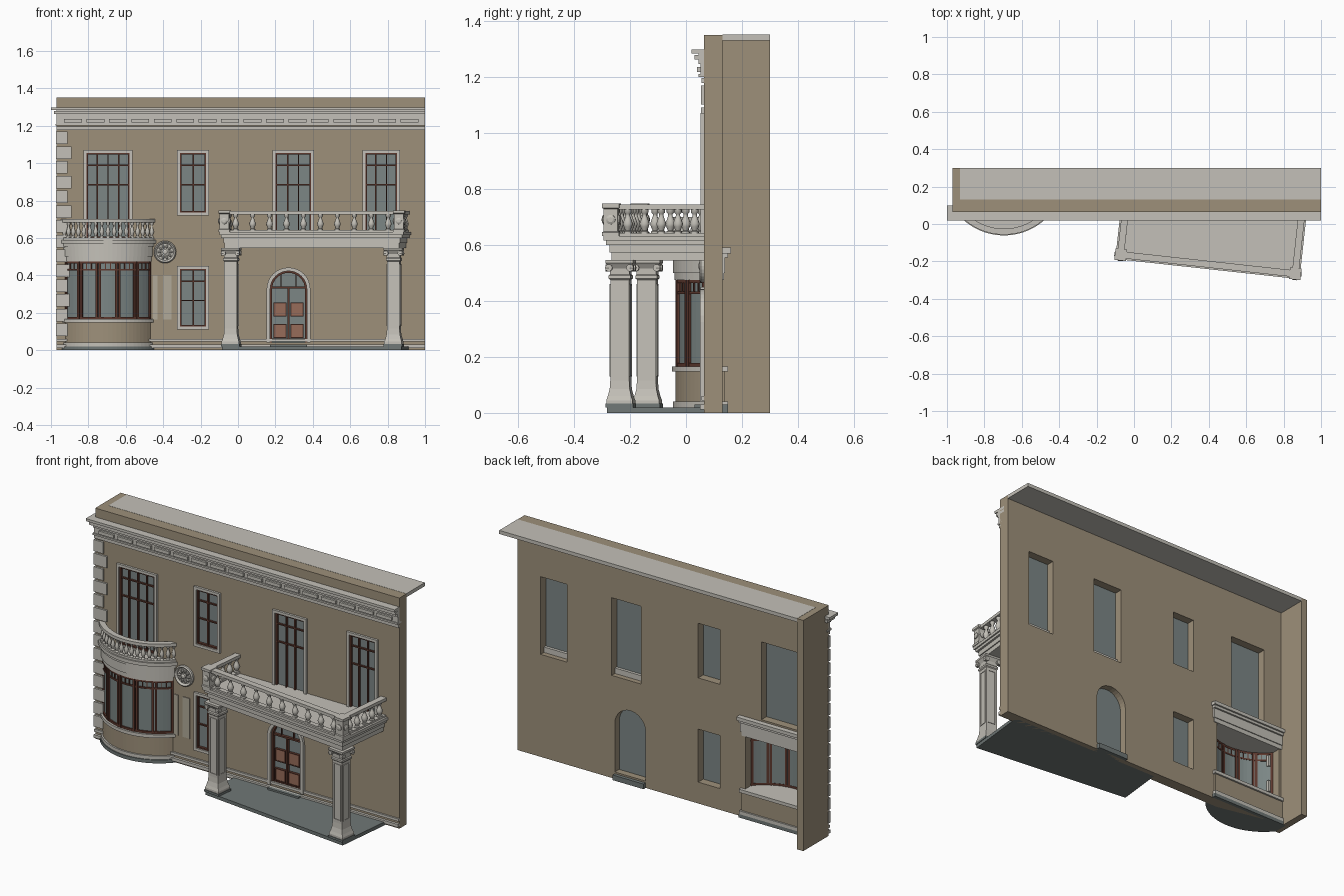
import bpy, bmesh
from math import sin, cos, pi, radians
from mathutils import Matrix, Vector

if "Cube" in bpy.data.objects:
    bpy.data.objects.remove(bpy.data.objects["Cube"])

def material(name, rgb):
    m = bpy.data.materials.new(name)
    m.use_nodes = True
    m.diffuse_color = (*rgb, 1)
    m.node_tree.nodes["Principled BSDF"].inputs["Base Color"].default_value = (*rgb, 1)
    return m

TAN = material("tan_render", (0.34, 0.28, 0.195))
STONE = material("pale_stone", (0.55, 0.53, 0.48))
GLASS = material("grey_glass", (0.20, 0.24, 0.235))
SLATE = material("slate", (0.16, 0.185, 0.18))
WOOD = material("dark_red_wood", (0.11, 0.04, 0.027))
PANEL = material("light_red_wood", (0.31, 0.15, 0.10))
PALE = material("pale_plaster", (0.44, 0.40, 0.32))

I = Matrix.Identity(4)
UPRIGHT = Matrix.Rotation(pi / 2, 4, 'X')      # plan (x, y) -> wall face (x, z), height -> -y

def finish(bm, name, mat, smooth=False):
    bmesh.ops.recalc_face_normals(bm, faces=bm.faces)
    me = bpy.data.meshes.new(name)
    bm.to_mesh(me)
    bm.free()
    me.materials.append(mat)
    ob = bpy.data.objects.new(name, me)
    bpy.context.collection.objects.link(ob)
    if smooth:
        bpy.ops.object.select_all(action='DESELECT')
        ob.select_set(True)
        bpy.context.view_layer.objects.active = ob
        bpy.ops.object.shade_smooth_by_angle(angle=radians(50))
    return ob

def prism(bm, pts, z0, z1, M=I):
    """Extrude a plan outline between two heights."""
    lo = [bm.verts.new(M @ Vector((x, y, z0))) for x, y in pts]
    hi = [bm.verts.new(M @ Vector((x, y, z1))) for x, y in pts]
    bm.faces.new(lo)
    bm.faces.new(hi)
    for i in range(len(pts)):
        j = (i + 1) % len(pts)
        bm.faces.new((lo[i], lo[j], hi[j], hi[i]))

def box(bm, x0, x1, y0, y1, z0, z1, M=I):
    prism(bm, [(x0, y0), (x1, y0), (x1, y1), (x0, y1)], z0, z1, M)

def loft(bm, profile, n, M=I):
    """Stack n-sided rings (radius, height); four sides use the half width."""
    k, turn = (2 ** 0.5, pi / 4) if n == 4 else (1, 0)
    rings = [[bm.verts.new(M @ Vector((k * r * cos(turn + 2 * pi * i / n), k * r * sin(turn + 2 * pi * i / n), z)))
              for i in range(n)] for r, z in profile]
    for a, b in zip(rings, rings[1:]):
        for i in range(n):
            bm.faces.new((a[i], a[i - 1], b[i - 1], b[i]))
    bm.faces.new(rings[0])
    bm.faces.new(rings[-1])

def solid(name, mat, *boxes, M=I):
    bm = bmesh.new()
    for b in boxes:
        box(bm, *b, M)
    return finish(bm, name, mat)

def arch(x, r, z0, spring, n=16):
    return [(x - r, z0)] + [(x - r * cos(pi * i / n), spring + r * sin(pi * i / n)) for i in range(n + 1)] + [(x + r, z0)]

# Front wall with its return, pierced by the openings
WINDOWS = {"bay_upper_window": (-0.81, -0.58, 0.60, 1.055, (0.25, 0.5, 0.75)),
           "narrow_upper_window": (-0.31, -0.17, 0.735, 1.055, (0.5,)),
           "door_upper_window": (0.20, 0.39, 0.60, 1.055, (0.35, 0.65)),
           "end_upper_window": (0.68, 0.85, 0.60, 1.055, (0.33, 0.67)),
           "narrow_lower_window": (-0.31, -0.17, 0.125, 0.435, (0.5,))}
DX = 0.27
bm = bmesh.new()
prism(bm, [(-0.97, 0.065), (1, 0.065), (1, 0.13), (-0.93, 0.13), (-0.93, 0.30), (-0.97, 0.30)], 0, 1.35)
wall = finish(bm, "wall", TAN)
bm = bmesh.new()
for x0, x1, z0, z1, _ in WINDOWS.values():
    box(bm, x0, x1, 0, 0.2, z0, z1)
box(bm, -0.915, -0.475, 0, 0.2, 0.155, 0.49)
prism(bm, arch(DX, 0.1, 0.04, 0.325), -0.2, 0, UPRIGHT)
cutter = finish(bm, "opening_cutter", TAN)
cutter.hide_render = True
mod = wall.modifiers.new("openings", 'BOOLEAN')
mod.operation, mod.solver, mod.object = 'DIFFERENCE', 'EXACT', cutter
bpy.context.view_layer.objects.active = wall
wall.select_set(True)
bpy.ops.object.modifier_apply(modifier=mod.name)
bpy.data.objects.remove(cutter)
solid("roof_slab", STONE, (-0.93, 1, 0.13, 0.30, 1.33, 1.351))

# Cornice, plinth mouldings and corner stones
solid("cornice", STONE, (-1, 1, 0.02, 0.10, 1.283, 1.298), (-0.985, 1, 0.03, 0.10, 1.262, 1.278),
      (-0.97, 1, 0.045, 0.07, 1.245, 1.283), (-0.97, 1, 0.052, 0.07, 1.205, 1.245),
      (-0.975, 1, 0.045, 0.085, 1.20, 1.21), (-0.97, 1, 0.055, 0.07, 1.178, 1.195))
solid("frieze_panels", STONE, *[(-0.93 + 0.12 * i, -0.835 + 0.12 * i, 0.04, 0.055, 1.217, 1.236) for i in range(16)])
solid("plinth_moulding", STONE, (-0.97, 1, 0.05, 0.07, 0.012, 0.03), (-0.97, 1, 0.055, 0.07, 0.045, 0.06))
solid("corner_stones", STONE, *[(-0.973, -0.89 - 0.022 * (i % 2), 0.054, 0.07, 0.075 + 0.079 * i, 0.142 + 0.079 * i)
                                for i in range(14)])

# Windows: stone surround, wooden bars, glass
def rim(x0, x1, y0, y1, z0, z1, t):
    return [(x0, x0 + t, y0, y1, z0, z1), (x1 - t, x1, y0, y1, z0, z1),
            (x0 + t, x1 - t, y0, y1, z1 - t, z1), (x0 + t, x1 - t, y0, y1, z0, z0 + t)]

for name, (x0, x1, z0, z1, cols) in WINDOWS.items():
    solid(name + "_surround", STONE, *rim(x0 - 0.015, x1 + 0.015, 0.052, 0.07, z0 - 0.015, z1 + 0.015, 0.016))
    bars = rim(x0, x1, 0.06, 0.08, z0, z1, 0.009)
    for f in cols:
        c = x0 + (x1 - x0) * f
        bars.append((c - 0.0035, c + 0.0035, 0.063, 0.078, z0, z1))
    for c in (z1 - 0.066, z1 - 0.17):
        bars.append((x0, x1, 0.064, 0.078, c - 0.0035, c + 0.0035))
    solid(name + "_bars", WOOD, *bars)
    solid(name + "_glass", GLASS, (x0, x1, 0.075, 0.083, z0, z1))

# Arched double door
bm = bmesh.new()
prism(bm, arch(DX, 0.117, 0.04, 0.325) + arch(DX, 0.098, 0.04, 0.325)[::-1], -0.07, -0.05, UPRIGHT)
finish(bm, "door_surround", STONE)
bm = bmesh.new()
prism(bm, arch(DX, 0.099, 0.04, 0.325), -0.09, -0.082, UPRIGHT)
finish(bm, "door_glass", GLASS)
bm = bmesh.new()
prism(bm, arch(DX, 0.099, 0.04, 0.325) + arch(DX, 0.088, 0.04, 0.325)[::-1], -0.084, -0.062, UPRIGHT)
for b in ((DX - 0.005, DX + 0.005, 0.066, 0.084, 0.05, 0.335), (DX - 0.095, DX + 0.095, 0.066, 0.084, 0.33, 0.34),
          (DX - 0.095, DX + 0.095, 0.066, 0.084, 0.05, 0.062)):
    box(bm, *b)
for s in (-1, 1):
    box(bm, DX + s * 0.04 - 0.002, DX + s * 0.04 + 0.002, 0.07, 0.084, 0.34, 0.405)
    for z in (0.07, 0.185):
        for b in rim(DX + s * 0.045 - 0.034, DX + s * 0.045 + 0.034, 0.067, 0.084, z - 0.004, z + 0.069, 0.005):
            box(bm, *b)
finish(bm, "door_frame", WOOD)
solid("door_panels", PANEL, *[(DX + s * 0.045 - 0.03, DX + s * 0.045 + 0.03, 0.07, 0.084, z, z + 0.065)
                              for s in (-1, 1) for z in (0.07, 0.185)])
solid("door_step", SLATE, (DX - 0.1, DX + 0.1, 0.03, 0.15, 0, 0.03))

# Curved bay
BX, BY, SPAN = -0.695, 0.265, radians(52)
def arc(r, n=24):
    return [(BX + r * sin(a), BY - r * cos(a)) for a in (SPAN * (2 * i / n - 1) for i in range(n + 1))]

def bay_block(name, mat, *layers):
    bm = bmesh.new()
    for r, z0, z1, back in layers:
        p = arc(r)
        prism(bm, p + [(p[-1][0], back), (p[0][0], back)], z0, z1)
    return finish(bm, name, mat)

def bay_strips(name, mat, *strips):
    bm = bmesh.new()
    for r0, r1, z0, z1 in strips:
        prism(bm, arc(r1) + arc(r0)[::-1], z0, z1)
    return finish(bm, name, mat)

def on_arc(a, z=0):
    return Matrix.Translation((BX, BY, z)) @ Matrix.Rotation(a, 4, 'Z')

bay_block("bay_footing", SLATE, (0.317, 0, 0.02, 0.15))
bay_block("bay_base", TAN, (0.303, 0.04, 0.148, 0.14))
bay_block("bay_sills", STONE, (0.312, 0.02, 0.04, 0.15), (0.315, 0.147, 0.166, 0.15))
bay_block("bay_cornice", STONE, (0.306, 0.475, 0.50, 0.135), (0.312, 0.50, 0.555, 0.14),
          (0.318, 0.555, 0.57, 0.15), (0.326, 0.57, 0.59, 0.16))
bay_strips("bay_glass", GLASS, (0.29, 0.295, 0.166, 0.475))
bay_strips("bay_rails", STONE, (0.292, 0.318, 0.59, 0.602), (0.29, 0.322, 0.682, 0.70))
bay_strips("bay_window_rails", WOOD, (0.288, 0.303, 0.166, 0.178), (0.288, 0.302, 0.425, 0.434), (0.288, 0.303, 0.464, 0.476))
bm = bmesh.new()
for i in range(6):
    for off in (-1.6, 1.6):
        box(bm, -0.006, 0.006, -0.305, -0.286, 0.166, 0.476, on_arc(radians(-50 + 20 * i + off)))
for i in range(20):
    box(bm, -0.002, 0.002, -0.301, -0.288, 0.43, 0.47, on_arc(radians(-47.5 + 5 * i)))
finish(bm, "bay_mullions", WOOD)

# Turned balusters
TURNED = [(0.013, 0), (0.013, 0.09), (0.008, 0.13), (0.013, 0.28), (0.016, 0.40), (0.011, 0.58),
          (0.007, 0.72), (0.007, 0.80), (0.012, 0.86), (0.012, 1)]
def baluster(bm, M, h, w=1.0):
    loft(bm, [(r * w, z * h) for r, z in TURNED], 10, M)

bm = bmesh.new()
for i in range(17):
    baluster(bm, on_arc(radians(-50 + 6.25 * i), 0.60) @ Matrix.Translation((0, -0.305, 0)), 0.084, 0.8)
finish(bm, "bay_balusters", STONE, True)

# Skewed porch: floor, beam and balcony slab end inside the wall
P = Matrix.Translation((-0.10, -0.187, 0)) @ Matrix.Rotation(radians(-6.25), 4, 'Z')
L = 0.991
def porch_block(name, mat, *layers):
    bm = bmesh.new()
    for d, z0, z1 in layers:
        a, b = P @ Vector((d, d, 0)), P @ Vector((L - d, d, 0))
        v = P.to_3x3() @ Vector((0, 1, 0))
        ends = [q + v * ((0.1 - q.y) / v.y) for q in (b, a)]
        prism(bm, [q.xy[:] for q in (a, b, *ends)], z0, z1)
    return finish(bm, name, mat)

porch_block("porch_floor", SLATE, (0.012, 0, 0.02))
porch_block("balcony_slab", STONE, (0.026, 0.545, 0.572), (0.02, 0.572, 0.60), (0.008, 0.60, 0.615), (0, 0.615, 0.632))

columns, feet, details = bmesh.new(), bmesh.new(), bmesh.new()
for u in (0.058, L - 0.058):
    M = P @ Matrix.Translation((u, 0.056, 0))
    loft(feet, [(0.05, 0.02), (0.05, 0.033)], 4, M)
    loft(columns, [(0.047, 0.033), (0.047, 0.045), (0.042, 0.06), (0.036, 0.085), (0.034, 0.115), (0.034, 0.475),
                   (0.039, 0.48), (0.039, 0.49), (0.035, 0.495), (0.036, 0.515), (0.046, 0.53), (0.05, 0.535), (0.05, 0.546)], 4, M)
    for q in range(4):
        R = M @ Matrix.Rotation(q * pi / 2, 4, 'Z')
        for b in rim(-0.025, 0.025, -0.037, -0.033, 0.13, 0.46, 0.006):
            box(details, *b, R)
        for s in (-1, 1):      # capital scrolls
            loft(details, [(0.013, 0.036), (0.013, 0.05)], 10, R @ Matrix.Translation((s * 0.038, 0, 0.518)) @ UPRIGHT)
finish(feet, "column_feet", SLATE)
finish(columns, "columns", STONE)
finish(details, "column_details", STONE)

# Balcony balustrade
ped, turned = bmesh.new(), bmesh.new()
for u in (0.026, L - 0.026):
    M = P @ Matrix.Translation((u, 0.026, 0))
    loft(ped, [(0.03, 0.632), (0.03, 0.645), (0.025, 0.648), (0.025, 0.728), (0.031, 0.732), (0.031, 0.747)], 4, M)
    for q in range(4):
        loft(ped, [(0.017, 0.02), (0.017, 0.03), (0.009, 0.034)], 12,
             M @ Matrix.Rotation(q * pi / 2, 4, 'Z') @ Matrix.Translation((0, 0, 0.69)) @ UPRIGHT)
finish(ped, "balcony_pedestals", STONE)
rails = []
for z0, z1, w in ((0.632, 0.642, 0.014), (0.726, 0.744, 0.018)):
    rails += [(0.03, L - 0.03, 0.026 - w, 0.026 + w, z0, z1), (0.026 - w, 0.026 + w, 0.03, 0.27, z0, z1),
              (L - 0.026 - w, L - 0.026 + w, 0.03, 0.375, z0, z1)]
solid("balcony_rails", STONE, *rails, M=P)
spots = [(0.085 + 0.0912 * i, 0.026) for i in range(10)]
spots += [(0.026, 0.08 + 0.055 * i) for i in range(4)] + [(L - 0.026, 0.085 + 0.06 * i) for i in range(5)]
for u, v in spots:
    baluster(turned, P @ Matrix.Translation((u, v, 0.64)), 0.088, 1.15)
finish(turned, "balcony_balusters", STONE, True)

# Round wall ornament and plaster panels
bm = bmesh.new()
C = Matrix.Translation((-0.39, 0.066, 0.525)) @ UPRIGHT
loft(bm, [(0.06, 0), (0.06, 0.012), (0.054, 0.018), (0.047, 0.012), (0.045, 0.006)], 28, C)
loft(bm, [(0.014, 0.004), (0.014, 0.018), (0.006, 0.022)], 12, C)
for i in range(10):
    loft(bm, [(0.009, 0.004), (0.009, 0.013), (0.004, 0.017)], 8,
         C @ Matrix.Rotation(2 * pi * i / 10, 4, 'Z') @ Matrix.Translation((0.03, 0, 0)) @ Matrix.Diagonal((1.3, 0.75, 1, 1)))
finish(bm, "wall_rosette", STONE)
solid("plaster_panels", PALE, (-0.455, -0.43, 0.06, 0.066, 0.165, 0.40), (-0.402, -0.355, 0.06, 0.066, 0.165, 0.40))
